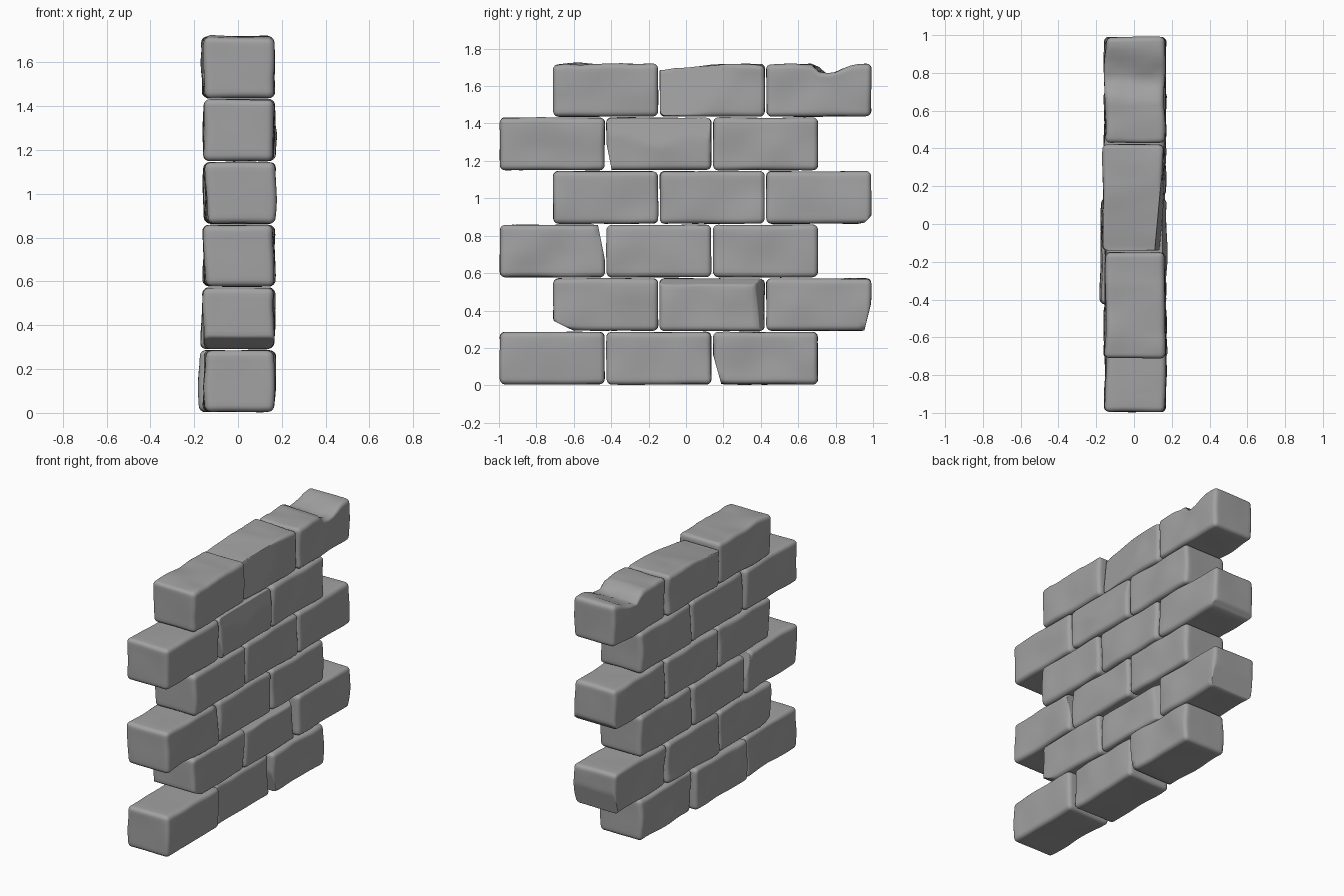
import bpy
import bmesh
from mathutils import Vector, noise

cube = bpy.data.objects.get("Cube")
if cube:
    bpy.data.objects.remove(cube, do_unlink=True)

stone = bpy.data.materials.new("grey stone")
stone.use_nodes = True
grey = (0.36, 0.36, 0.36, 1)
stone.diffuse_color = grey
stone.node_tree.nodes["Principled BSDF"].inputs["Base Color"].default_value = grey

ROWS, COLS, SEGS, ROUND_SEGS = 6, 3, 18, 3
PITCH_Y, PITCH_Z = 0.57, 0.2865
HALF = Vector((0.158, 0.28, 0.14))
RADIUS = 0.028

# Sideways shift of bricks that stand proud of the wall
SHIFT = {(0, 1): -0.022, (1, 1): -0.01, (4, 1): 0.01, (5, 1): -0.008, (3, 0): 0.006}

# Worn corners: outward direction and a (x, y, z) point on the cut, from the brick centre
CUTS = {
    (0, 2): [((0, -1, -0.28), (0, -0.275, 0.0))],
    (1, 0): [((0, -0.5, -1), (0, -0.22, -0.115))],
    (1, 1): [((0.6, 1, 0.1), (0.15, 0.24, 0)), ((0.5, 0, 1), (0.15, 0.1, 0.11))],
    (1, 2): [((0, 1, -0.25), (0, 0.268, -0.04))],
    (2, 0): [((0, 1, 0.2), (0, 0.26, 0.06))],
    (3, 2): [((0, 1, -1), (0, 0.26, -0.12))],
    (4, 1): [((0, -1, -0.2), (0, -0.26, -0.1)), ((1, 0, 0.18), (0.15, 0, 0.06))],
    (5, 1): [((1, -0.1, 0.1), (0.142, 0, 0.1)), ((0, -0.1, 1), (0, -0.1, 0.125))],
}


def spread(t, half):
    """Pack the outer grid lines into the rounded edge."""
    step = (t + 1) / 2 * SEGS
    if step <= ROUND_SEGS:
        return -half + RADIUS * step / ROUND_SEGS
    if step >= SEGS - ROUND_SEGS:
        return half - RADIUS * (SEGS - step) / ROUND_SEGS
    inner = (step - ROUND_SEGS) / (SEGS - 2 * ROUND_SEGS)
    return (2 * inner - 1) * (half - RADIUS)


def rounded(co):
    p = Vector([spread(co[i], HALF[i]) for i in range(3)])
    core = Vector([max(RADIUS - HALF[i], min(HALF[i] - RADIUS, p[i])) for i in range(3)])
    return core + (p - core).normalized() * RADIUS


def notch_depth(y):
    """Broken groove: a steep near wall and a slow rise."""
    if y < -0.03 or y > 0.21:
        return 0
    if y < 0.02:
        return 0.05 * (y + 0.03) / 0.05
    return 0.05 * min(1, (0.21 - y) / 0.13)


def make_brick(row, col):
    bm = bmesh.new()
    bmesh.ops.create_cube(bm, size=2)
    bmesh.ops.subdivide_edges(bm, edges=bm.edges[:], cuts=SEGS - 1, use_grid_fill=True)
    seed = Vector((row * 7.3, col * 5.1, row + col * 3.7))
    for v in bm.verts:
        p = rounded(v.co)
        # Broad hand-cut waviness, strongest on the wall faces
        wave = noise.noise_vector(p * 5 + seed)
        p += Vector((wave.x * 0.014, wave.y * 0.004, wave.z * 0.004))
        for direction, point in CUTS.get((row, col), []):
            n = Vector(direction).normalized()
            p -= n * max(0, (p - Vector(point)).dot(n))
        # Weathered tops along the highest course
        if row == ROWS - 1:
            lift = max(0, p.z / HALF.z)
            p.z += lift * 0.009 * noise.noise(Vector((p.x * 3, p.y * 14, col)))
            if col == COLS - 1:
                ragged = 1 + 0.15 * noise.noise(p * 25)
                p.z -= lift * notch_depth(p.y + p.x * 0.1) * ragged
        v.co = p
    bmesh.ops.recalc_face_normals(bm, faces=bm.faces[:])
    for f in bm.faces:
        f.smooth = True
    mesh = bpy.data.meshes.new("brick")
    bm.to_mesh(mesh)
    bm.free()
    mesh.materials.append(stone)
    brick = bpy.data.objects.new(f"brick_row{row + 1}_{col + 1}", mesh)
    # Courses alternate by half a brick
    start = -0.715 if row % 2 == 0 else -0.43
    brick.location = (0.005 + SHIFT.get((row, col), 0),
                      start + col * PITCH_Y,
                      0.145 + row * PITCH_Z)
    bpy.context.collection.objects.link(brick)


for row in range(ROWS):
    for col in range(COLS):
        make_brick(row, col)
